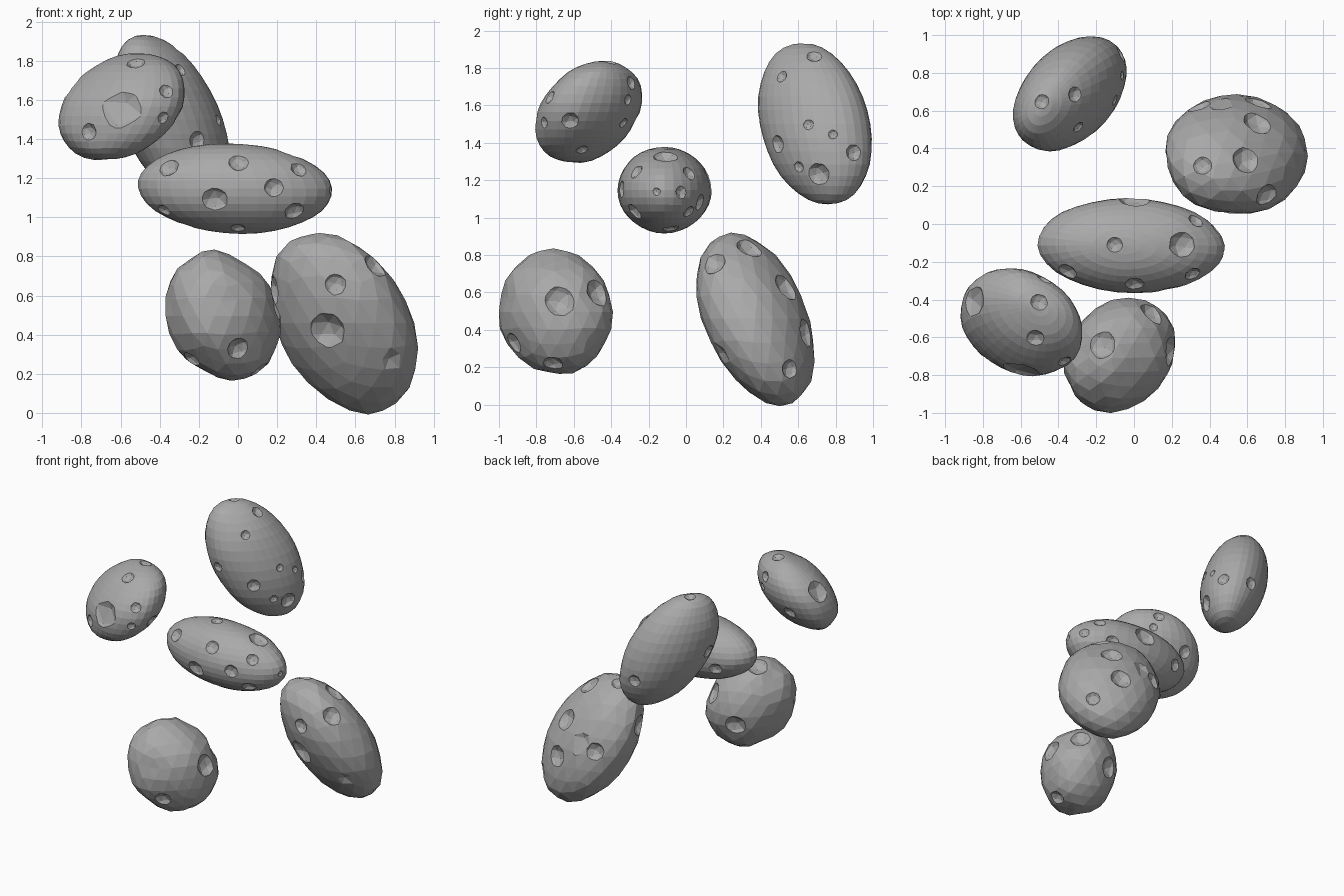
import bpy, bmesh
from math import sqrt
from mathutils import Vector, Matrix, noise
from mathutils.bvhtree import BVHTree

if "Cube" in bpy.data.objects:
    bpy.data.objects.remove(bpy.data.objects["Cube"])

stone = bpy.data.materials.new("grey_stone")
stone.use_nodes = True
stone.diffuse_color = (0.4, 0.4, 0.4, 1)
stone.node_tree.nodes["Principled BSDF"].inputs["Base Color"].default_value = (0.4, 0.4, 0.4, 1)

# Side codes: which way a crater's side faces, and how its two numbers place it
SIDES = {
    "front": (Vector((0, -1, 0)), lambda u, v: (u, 0, v)),
    "back": (Vector((0, 1, 0)), lambda u, v: (u, 0, v)),
    "left": (Vector((1, 0, 0)), lambda u, v: (0, u, v)),
    "right": (Vector((-1, 0, 0)), lambda u, v: (0, u, v)),
    "top": (Vector((0, 0, 1)), lambda u, v: (u, v, 0)),
    "under": (Vector((0, 0, -1)), lambda u, v: (u, v, 0)),
}


def body(half, lean, fine, rough):
    """Leaning ellipsoid: half sizes, and the xy, xz, yz leans."""
    hx, hy, hz = half
    xy, xz, yz = lean
    a, b = xz / hz, yz / hz
    e = sqrt(hy * hy - b * b)
    d = (xy - a * b) / e
    f = sqrt(hx * hx - a * a - d * d)
    shape = Matrix(((f, d, a), (0, e, b), (0, 0, hz)))
    bm = bmesh.new()
    if fine:
        bmesh.ops.create_uvsphere(bm, u_segments=32, v_segments=18, radius=1)
    else:
        bmesh.ops.create_icosphere(bm, subdivisions=3, radius=1)
    for v in bm.verts:
        bump = noise.noise(v.co * 1.9 + Vector(half) * 9)
        v.co = shape @ (v.co * (1 + rough * bump))
    return bm


def to_object(name, bm, centre):
    mesh = bpy.data.meshes.new(name)
    bm.to_mesh(mesh)
    bm.free()
    obj = bpy.data.objects.new(name, mesh)
    obj.location = centre
    bpy.context.collection.objects.link(obj)
    return obj


def rock(name, centre, half, lean, craters, fine=True, rough=0.03):
    centre = Vector(centre)
    bm = body(half, lean, fine, rough)
    tree = BVHTree.FromBMesh(bm)
    cut = bmesh.new()
    # Bowl cutters, sunk into the surface where each crater lies
    for side, spots in craters.items():
        out, place = SIDES[side]
        for u, v, r, *depth in spots:
            start = Vector(place(u, v)) - centre
            start -= out * start.dot(out)
            hit, normal, _, _ = tree.ray_cast(start + out * 3, -out)
            if hit is None:
                continue
            deep = r * (depth[0] if depth else 0.5)
            radius = (r * r + deep * deep) / (2 * deep)
            turn = normal.to_track_quat("Z", "Y").to_matrix().to_4x4()
            spot = Matrix.Translation(hit + normal * (radius - deep)) @ turn
            bmesh.ops.create_icosphere(cut, subdivisions=2, radius=radius, matrix=spot)
    obj = to_object(name, bm, centre)
    cutter = to_object(name + "_cutter", cut, centre)
    cutter.hide_render = True
    mod = obj.modifiers.new("craters", "BOOLEAN")
    mod.operation, mod.solver, mod.object = "DIFFERENCE", "EXACT", cutter
    mod.use_self = True
    bpy.context.view_layer.update()
    graph = bpy.context.evaluated_depsgraph_get()
    mesh = bpy.data.meshes.new_from_object(obj.evaluated_get(graph))
    obj.modifiers.clear()
    obj.data = mesh
    bpy.data.objects.remove(cutter)
    mesh.materials.clear()
    mesh.materials.append(stone)
    mesh.shade_flat()


# Small rock, high at the front right
rock("upper_front_rock", (-0.595, -0.52, 1.565), (0.325, 0.285, 0.275), (-0.018, 0.025, 0.022), {
    "front": [(-.58, 1.59, .13, .3), (-.52, 1.79, .05), (-.37, 1.65, .04), (-.38, 1.51, .035), (-.76, 1.45, .045)],
    "left": [(-.61, 1.51, .05), (-.29, 1.71, .04), (-.55, 1.36, .035), (-.31, 1.62, .03)],
    "top": [(-.84, -.43, .1, .35), (-.5, -.41, .05)],
    "back": [(-.7, 1.5, .05), (-.5, 1.5, .03)],
    "under": [(-.68, -.6, .06)]})

# Tall rock, high at the back
rock("upper_back_rock", (-0.34, 0.69, 1.50), (0.30, 0.305, 0.43), (0.034, -0.06, -0.03), {
    "left": [(.68, 1.86, .045), (.51, 1.75, .035), (.65, 1.5, .03), (.78, 1.45, .025), (.89, 1.36, .045),
             (.7, 1.25, .06), (.6, 1.28, .03)],
    "top": [(-.49, .65, .045)],
    "front": [(-.21, 1.4, .05), (-.45, 1.5, .04)],
    "back": [(-.25, 1.35, .05)],
    "right": [(.6, 1.5, .05)]}, rough=0.02)

# Long rock across the middle
rock("middle_rock", (-0.015, -0.115, 1.147), (0.495, 0.25, 0.23), (-0.005, -0.008, 0), {
    "front": [(-.34, 1.26, .055), (0, 1.28, .055), (.3, 1.25, .045), (.18, 1.15, .055), (-.11, 1.09, .07),
              (-.37, 1.03, .04), (.28, 1.03, .055), (0, .945, .04)],
    "left": [(-.02, 1.14, .04), (-.16, 1.14, .025), (.02, 1.03, .04)],
    "top": [(-.1, -.11, .045), (.24, -.11, .075), (.32, .02, .045)],
    "back": [(0, 1.2, .09), (-.3, 1.1, .05), (.25, 1.08, .05)],
    "under": [(.2, -.08, .05), (-.25, -.1, .05)]}, rough=0.02)

# Blocky rock, low at the front
rock("lower_front_rock", (-0.075, -0.695, 0.495), (0.295, 0.305, 0.335), (0.015, -0.015, -0.005), {
    "front": [(0, .33, .065)],
    "left": [(-.68, .56, .09), (-.48, .6, .08), (-.71, .22, .06)],
    "top": [(-.17, -.64, .09)],
    "back": [(-.13, .42, .085)],
    "right": [(-.8, .27, .055)]}, fine=False, rough=0.07)

# Largest rock, low at the back left
rock("lower_back_rock", (0.54, 0.37, 0.46), (0.38, 0.32, 0.46), (0, -0.057, -0.06), {
    "front": [(.47, .4, .1), (.5, .64, .055), (.78, .27, .1, .2)],
    "left": [(.15, .75, .075), (.53, .64, .085), (.56, .21, .05)],
    "top": [(.59, .34, .085), (.36, .31, .055), (.45, .62, .1, .2)],
    "back": [(.65, .4, .08), (.35, .5, .07)],
    "right": [(.3, .6, .08)]}, fine=False, rough=0.04)
